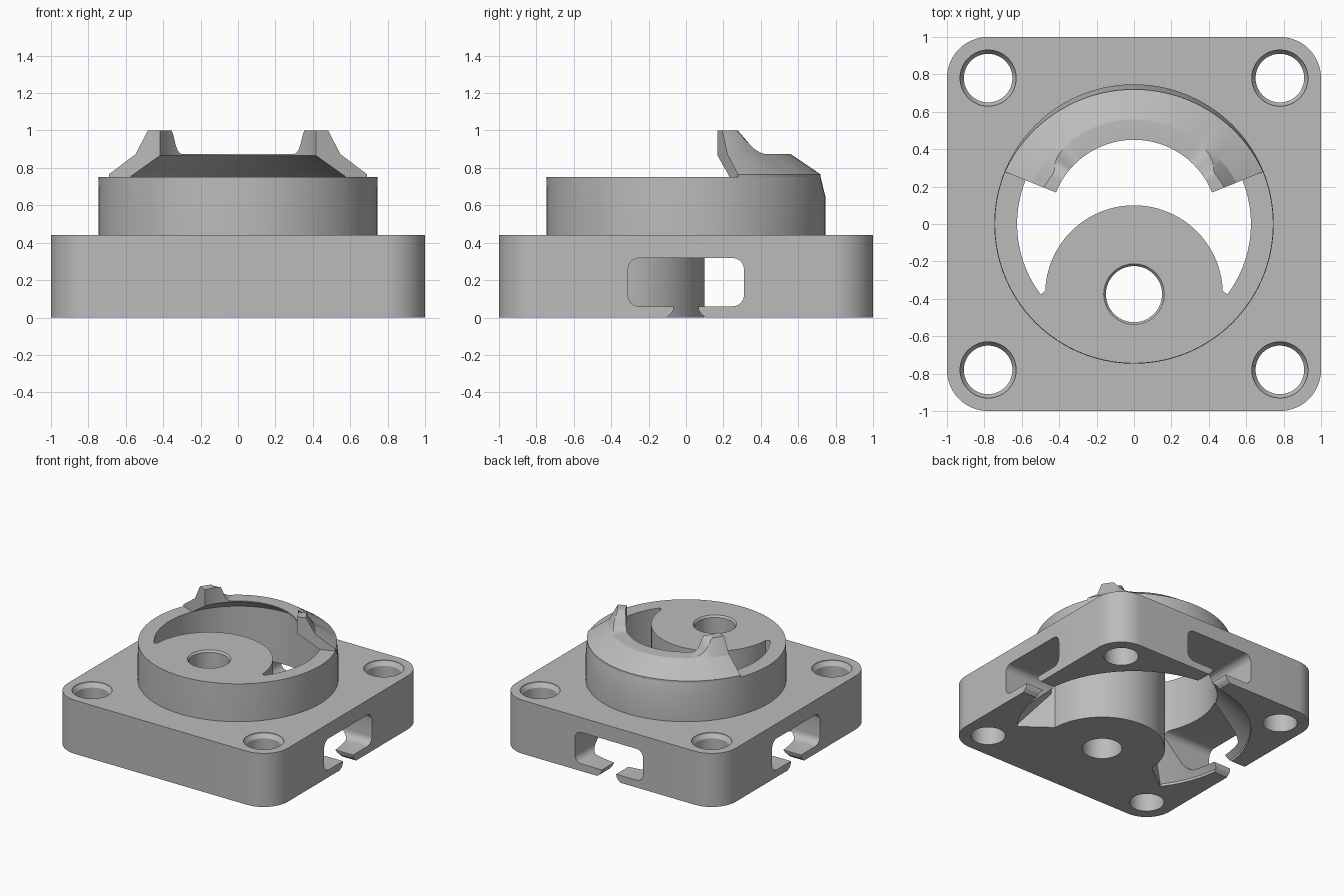
import bpy, bmesh
from math import sin, cos, radians, pi

if "Cube" in bpy.data.objects:
    bpy.data.objects.remove(bpy.data.objects["Cube"], do_unlink=True)

grey = bpy.data.materials.new("neutral grey")
grey.use_nodes = True
colour = (0.5, 0.5, 0.5, 1)
grey.diffuse_color = colour
grey.node_tree.nodes["Principled BSDF"].inputs["Base Color"].default_value = colour


def loft(name, rings):
    """Closed solid skinned through equal-length point rings."""
    bm = bmesh.new()
    rows = [[bm.verts.new(p) for p in ring] for ring in rings]
    n = len(rows[0])
    for a, b in zip(rows, rows[1:]):
        for i in range(n):
            j = (i + 1) % n
            bm.faces.new((a[i], a[j], b[j], b[i]))
    bm.faces.new(rows[0])
    bm.faces.new(rows[-1])
    bmesh.ops.recalc_face_normals(bm, faces=bm.faces)
    mesh = bpy.data.meshes.new(name)
    bm.to_mesh(mesh)
    bm.free()
    mesh.materials.append(grey)
    obj = bpy.data.objects.new(name, mesh)
    bpy.context.collection.objects.link(obj)
    return obj


def arc(cx, cy, r, start, end, steps):
    angles = [radians(start + (end - start) * i / steps) for i in range(steps + 1)]
    return [(cx + r * cos(a), cy + r * sin(a)) for a in angles]


def round_solid(name, cx, cy, profile, steps=64):
    """Turned solid from (radius, height) pairs."""
    return loft(name, [[(x, y, z) for x, y in arc(cx, cy, r, 0, 360, steps)[:-1]]
                       for r, z in profile])


def boolean(target, tool, operation):
    mod = target.modifiers.new(operation.lower(), "BOOLEAN")
    mod.operation = operation
    mod.solver = "EXACT"
    mod.object = tool
    bpy.context.view_layer.objects.active = target
    with bpy.context.temp_override(object=target, active_object=target):
        bpy.ops.object.modifier_apply(modifier=mod.name)
    bpy.data.objects.remove(tool, do_unlink=True)


def rim_radius(a):
    """The collar leans in slightly towards the back."""
    return 0.745 - 0.025 * max(0, (sin(a) - 0.37) / 0.63)


# Square base with rounded corners
R = 0.22
c = 1 - R
outline = []
for i, (sx, sy) in enumerate(((1, 1), (-1, 1), (-1, -1), (1, -1))):
    outline += arc(sx * c, sy * c, R, 90 * i, 90 * i + 90, 12)
body = loft("mount_body", [[(x, y, z) for x, y in outline] for z in (0, 0.44)])

# Round collar
turns = [2 * pi * i / 120 for i in range(120)]
collar = loft("collar", [
    [(0.747 * cos(a), 0.747 * sin(a), z) for a in turns] for z in (0.3, 0.64)
] + [[(rim_radius(a) * cos(a), rim_radius(a) * sin(a), 0.75) for a in turns]])
boolean(body, collar, "UNION")

# Crescent cavity, flared at the bottom, leaving the off-centre boss
BOSS_Y = -0.375
cavity = loft("cavity_cutter", [
    [(0, 0, z)] + [(x, y, z) for x, y in arc(0, 0, r, -37, 217, 96)]
    for r, z in ((0.88, -0.1), (0.88, 0.02), (0.625, 0.29), (0.625, 0.9))])
boss = round_solid("boss_keeper", 0, BOSS_Y, ((0.475, -0.2), (0.475, 1)), 96)
boolean(cavity, boss, "DIFFERENCE")
boolean(body, cavity, "DIFFERENCE")

# Boss hole and corner screw holes with chamfered rims
boolean(body, round_solid("boss_hole", 0, BOSS_Y, (
    (0.15, -0.1), (0.15, 0.735), (0.162, 0.75), (0.162, 0.8))), "DIFFERENCE")
for sx in (-1, 1):
    for sy in (-1, 1):
        boolean(body, round_solid("screw_hole", 0.78 * sx, 0.78 * sy, (
            (0.13, -0.1), (0.13, 0.4), (0.15, 0.43), (0.15, 0.5)), 48), "DIFFERENCE")

# Side and back windows, each with a slot opening downwards
half = [(0.105, -0.05), (0.105, 0), (0.08, 0.02), (0.068, 0.04), (0.065, 0.06)]
half += arc(0.25, 0.12, 0.06, -90, 0, 6) + arc(0.25, 0.258, 0.06, 0, 90, 6)
window = half + [(-u, z) for u, z in reversed(half)]
for turn in (0, 90, 180):
    ca, sa = round(cos(radians(turn))), round(sin(radians(turn)))
    boolean(body, loft("window_cutter", [
        [(d * ca - u * sa, d * sa + u * ca, z) for u, z in window]
        for d in (0.52, 1.1)]), "DIFFERENCE")


# Sloped hood over the back of the cavity, rising to a horn at each end
def horn_height(deg, start, end):
    t = min(1, max(0, (deg - start) / (end - start)))
    return 0.875 + 0.125 * (1 - t) ** 2.2


sections = []
for deg in range(22, 159, 2):
    a = radians(deg)
    side = min(deg, 180 - deg)
    inner = horn_height(side, 39, 48)
    outer = horn_height(side, 33, 51)
    rim = rim_radius(a)
    knee = 0.56 + 0.03 * max(0, 1 - (side - 22) / 28)
    crest = knee - 0.01 - 0.06 * (outer - 0.875) / 0.125
    profile = [(0.625, 0.75), (0.45, 0.866), (0.45, inner), (crest, outer),
               (knee, 0.874), (rim, 0.765), (rim, 0.75)]
    sections.append([(r * cos(a), r * sin(a), z) for r, z in profile])
hood = loft("horned_hood", sections)

# Smooth the curved walls and keep crisp edges
bpy.context.view_layer.update()
for obj in (body, hood):
    obj.select_set(True)
bpy.context.view_layer.objects.active = body
bpy.ops.object.shade_smooth_by_angle(angle=radians(25))
